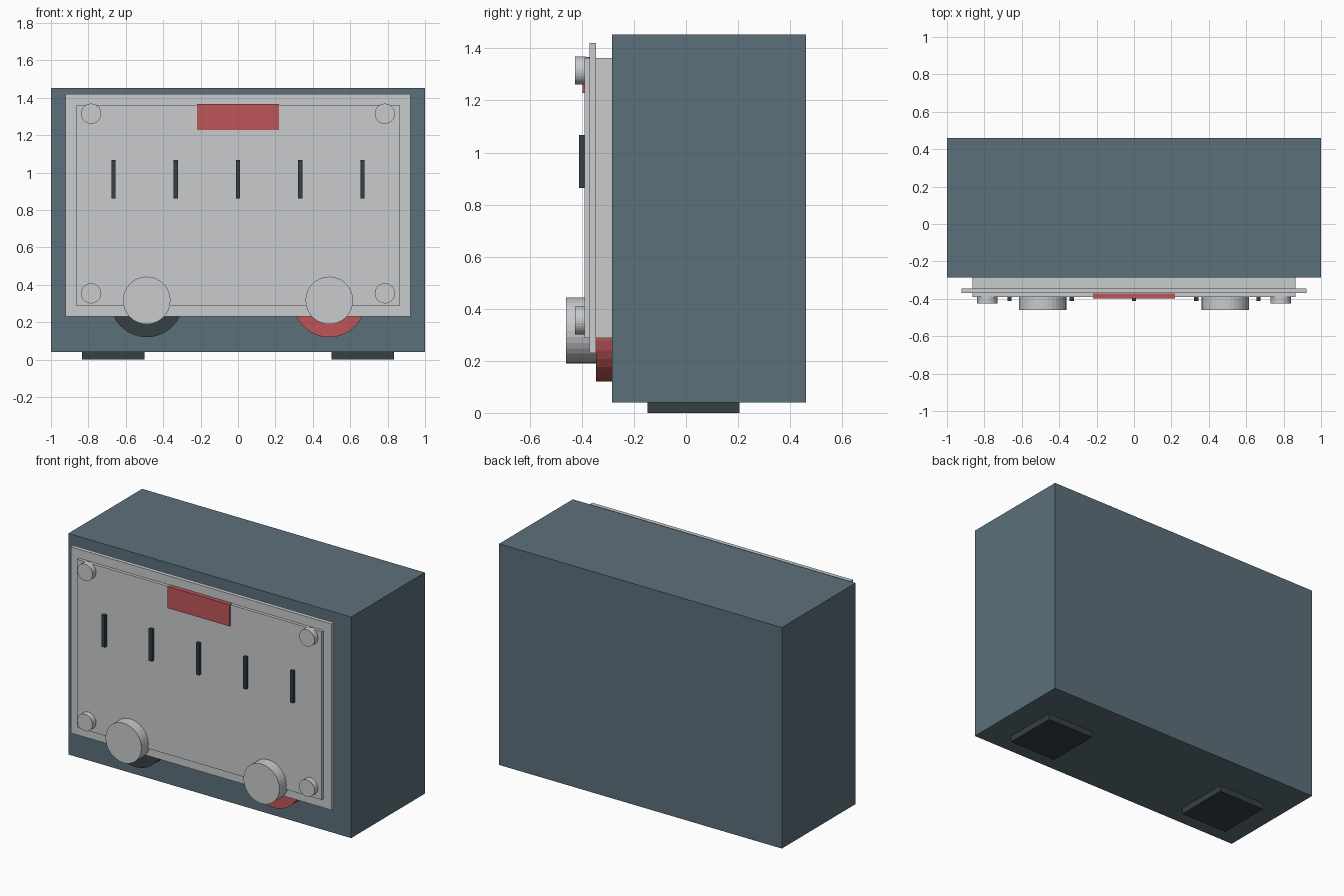
import bpy, bmesh, math
from mathutils import Matrix

if "Cube" in bpy.data.objects:
    bpy.data.objects.remove(bpy.data.objects["Cube"])


def material(name, r, g, b):
    def lin(c):
        c /= 255
        return c / 12.92 if c <= 0.04045 else ((c + 0.055) / 1.055) ** 2.4
    m = bpy.data.materials.new(name)
    m.diffuse_color = (lin(r), lin(g), lin(b), 1)
    m.use_nodes = True
    m.node_tree.nodes["Principled BSDF"].inputs["Base Color"].default_value = m.diffuse_color
    return m


SLATE = material("slate blue", 92, 112, 123)
GREY = material("light grey", 200, 203, 205)
RED = material("red", 190, 86, 89)
DARK = material("charcoal", 55, 64, 68)


def finish(name, bm, mat):
    mesh = bpy.data.meshes.new(name)
    bm.to_mesh(mesh)
    bm.free()
    mesh.materials.append(mat)
    obj = bpy.data.objects.new(name, mesh)
    bpy.context.collection.objects.link(obj)
    return obj


def box(name, x, y, z, mat):
    """Box from (min, max) ranges."""
    bm = bmesh.new()
    bmesh.ops.create_cube(bm, size=1)
    for v in bm.verts:
        v.co = [r[0] if c < 0 else r[1] for c, r in zip(v.co, (x, y, z))]
    return finish(name, bm, mat)


def disc(name, x, z, radius, y, mat, sides=32):
    """Cylinder whose axis points to the front."""
    bm = bmesh.new()
    place = (Matrix.Translation((x, sum(y) / 2, z))
             @ Matrix.Rotation(math.pi / 2, 4, 'X'))
    bmesh.ops.create_cone(bm, cap_ends=True, segments=sides, radius1=radius,
                          radius2=radius, depth=y[1] - y[0], matrix=place)
    return finish(name, bm, mat)


# Main case
box("case", (-1, 1), (-0.285, 0.46), (0.04, 1.453), SLATE)

# Front panel: raised core and a wider thin flange around it
box("panel_core", (-0.864, 0.864), (-0.39, -0.285), (0.288, 1.363), GREY)
box("panel_flange", (-0.922, 0.922), (-0.37, -0.345), (0.23, 1.42), GREY)

# Red label plate at the top of the panel
box("label_plate", (-0.22, 0.22), (-0.398, -0.371), (1.228, 1.366), RED)

# Five narrow slots
for i in range(-2, 3):
    x = i * 0.333
    box("slot", (x - 0.011, x + 0.011), (-0.411, -0.385), (0.863, 1.067), DARK)

for side in (-1, 1):
    # Feet
    box("foot", sorted((side * 0.5, side * 0.833)), (-0.148, 0.205), (0, 0.045), DARK)
    # Corner screws
    for z in (0.355, 1.315):
        disc("corner_screw", side * 0.785, z, 0.054, (-0.426, -0.385), GREY)
    # Knobs with coloured backing rings
    disc("knob", side * 0.488, 0.317, 0.127, (-0.46, -0.345), GREY)
    disc("knob_backing", side * 0.488, 0.315, 0.195, (-0.345, -0.28),
         RED if side > 0 else DARK)
